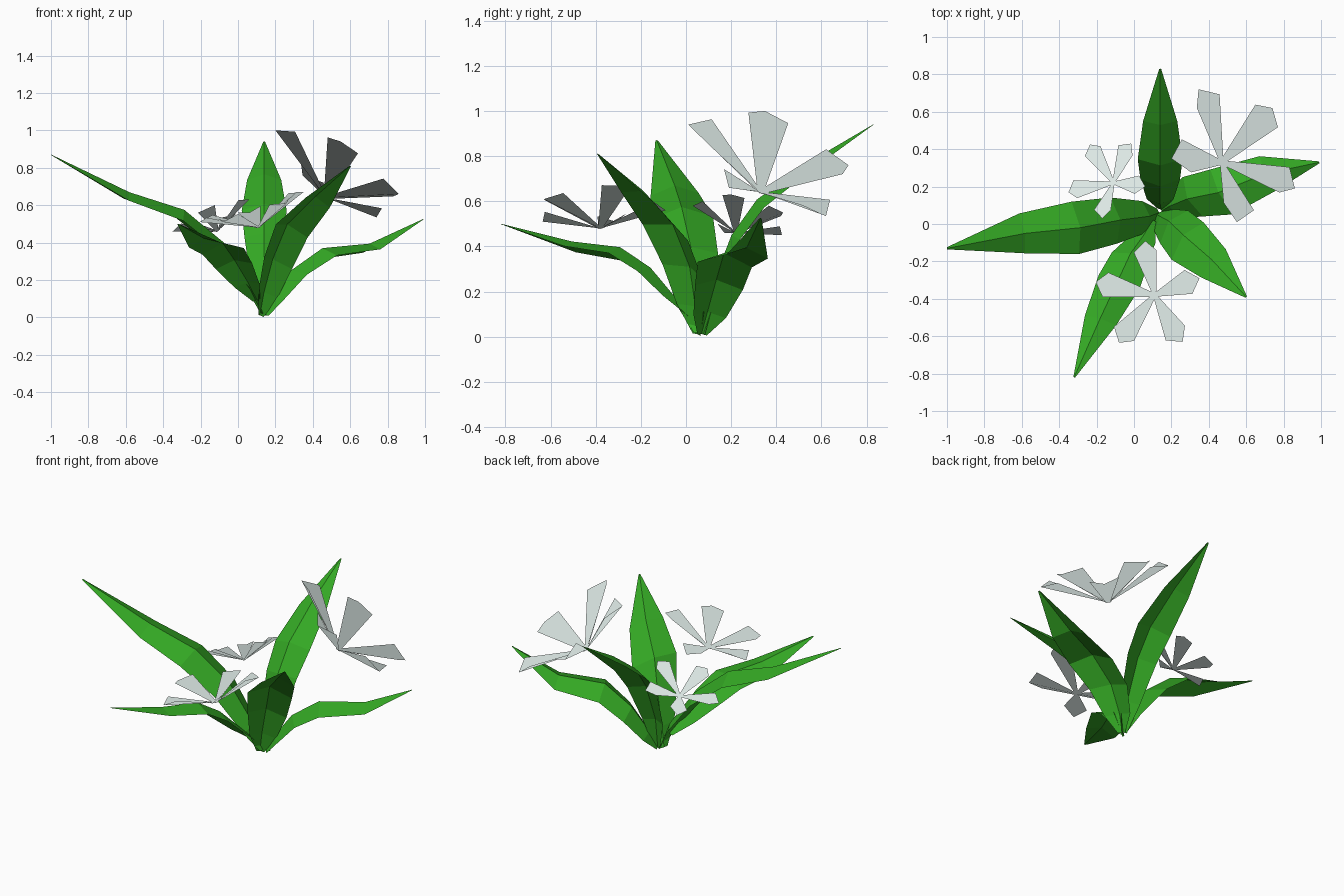
import bpy
from mathutils import Vector as V

if "Cube" in bpy.data.objects:
    bpy.data.objects.remove(bpy.data.objects["Cube"])


def material(name, rgb):
    m = bpy.data.materials.new(name)
    m.diffuse_color = (*rgb, 1)
    m.use_nodes = True
    m.node_tree.nodes["Principled BSDF"].inputs["Base Color"].default_value = m.diffuse_color
    return m


GREEN = material("leaf_green", (0.035, 0.4, 0.018))
WHITE = material("petal_white", (0.78, 0.88, 0.85))


def add_mesh(name, verts, faces, mat):
    me = bpy.data.meshes.new(name)
    me.from_pydata(verts, [], faces)
    me.materials.append(mat)
    ob = bpy.data.objects.new(name, me)
    bpy.context.collection.objects.link(ob)
    return ob


# Leaf: spine swept with a raised midrib and drooping edges, tapering at both ends
WIDTHS = (0.17, 0.6, 0.88, 1.0, 0.76, 0.04)


def leaf(name, spine, half, ridge=0.4):
    pts = [V(p) for p in spine]
    half = V(half)
    verts, faces = [], []
    for i, (p, w) in enumerate(zip(pts, WIDTHS)):
        tangent = pts[min(i + 1, len(pts) - 1)] - pts[max(i - 1, 0)]
        up = tangent.cross(half).normalized()
        if up.z < 0:
            up = -up
        d = up * half.length * w * ridge
        verts += [p - half * w - d * 0.5, p + d * 0.5, p + half * w - d * 0.5]
    for i in range(len(pts) - 1):
        for j in (0, 1):
            a = 3 * i + j
            faces.append((a, a + 1, a + 4, a + 3))
    # turn the upper side outward
    t = pts[3] - pts[2]
    if half.cross(t).z < 0:
        faces = [f[::-1] for f in faces]
    add_mesh(name, verts, faces, GREEN)


leaf("leaf_left", [(.13, .06, .02), (.07, .04, .16), (-.09, .02, .38),
                   (-.3, -.02, .55), (-.59, -.05, .65), (-1, -.13, .87)], (-.02, .14, .008))
leaf("leaf_back", [(.145, .08, .01), (.14, .12, .2), (.14, .22, .44),
                   (.14, .33, .59), (.14, .54, .75), (.14, .83, .94)], (.12, 0, 0))
leaf("leaf_right", [(.15, .07, .01), (.2, .1, .1), (.3, .14, .235),
                    (.46, .17, .345), (.71, .27, .375), (.99, .33, .525)], (.06, -.12, .012))
leaf("leaf_front_right", [(.12, .05, .01), (.15, .03, .13), (.2, 0, .3),
                          (.275, -.075, .48), (.42, -.2, .63), (.6, -.39, .81)], (.085, .1, -.035))
leaf("leaf_front_left", [(.1, .02, .09), (.05, -.07, .18), (-.02, -.17, .29),
                         (-.08, -.3, .375), (-.18, -.51, .405), (-.32, -.82, .5)], (.11, -.035, .018))


# Flower: V-folded petals widening from the centre to a blunt point
def flower(name, centre, tips):
    c = V(centre)
    dirs = [V(t) - c for t in tips]
    n = sum((dirs[i - 1].cross(dirs[i]) for i in range(5)), V()).normalized()
    verts, faces = [], []
    for d in dirs:
        s = n.cross(d).normalized() * d.length
        lift = d.cross(s).normalized() * d.length * 0.11
        k = len(verts)
        verts += [c, c - s * .03, c + d * .84 - s * .21 + lift,
                  c + d, c + d * .84 + s * .21 + lift, c + s * .03]
        faces += [(k, k + 1, k + 2, k + 3), (k, k + 3, k + 4, k + 5)]
    me = add_mesh(name, verts, faces, WHITE).data
    # petals all shade along the flower's axis
    me.shade_smooth()
    me.normals_split_custom_set_from_vertices([n] * len(verts))


flower("flower_back_right", (.47, .33, .64),
       [(.86, .19, .66), (.74, .62, .535), (.345, .72, .76), (.2, .35, 1.0), (.55, .01, .94)])
flower("flower_back_left", (-.11, .22, .46),
       [(.06, .2, .63), (-.015, .43, .55), (-.235, .425, .45), (-.35, .17, .46), (-.17, .03, .58)])
flower("flower_front", (.11, -.38, .48),
       [(.35, -.29, .67), (.06, -.09, .56), (-.205, -.31, .51), (-.08, -.635, .51), (.26, -.63, .61)])
